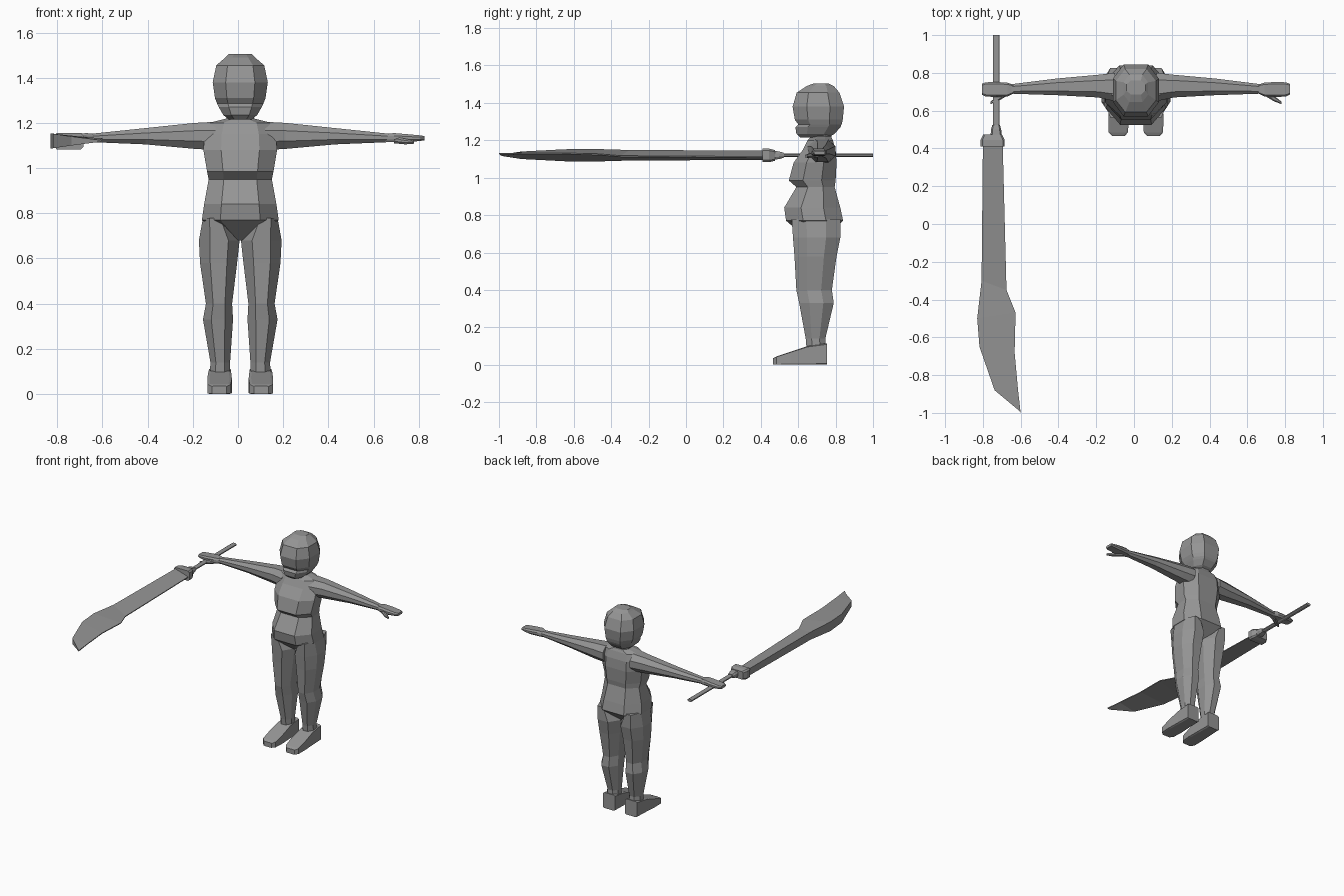
import bpy
import bmesh
from mathutils import Vector

if "Cube" in bpy.data.objects:
    bpy.data.objects.remove(bpy.data.objects["Cube"], do_unlink=True)

grey = bpy.data.materials.new("plain_grey")
grey.use_nodes = True
colour = (0.3, 0.3, 0.3, 1)
grey.diffuse_color = colour
grey.node_tree.nodes["Principled BSDF"].inputs["Base Color"].default_value = colour

BODY_X = 0.01


def finish(name, bm, body=True, mirror=False):
    """Turn a bmesh into a flat shaded object, optionally mirrored left to right."""
    bmesh.ops.recalc_face_normals(bm, faces=bm.faces)
    mesh = bpy.data.meshes.new(name)
    bm.to_mesh(mesh)
    bm.free()
    mesh.materials.append(grey)
    obj = bpy.data.objects.new(name, mesh)
    bpy.context.collection.objects.link(obj)
    if body:
        obj.location.x = BODY_X
    if mirror:
        modifier = obj.modifiers.new("Mirror", 'MIRROR')
        modifier.use_mirror_merge = False
    return obj


def skin(bm, loops):
    """Bridge a list of equal point loops and cap both ends."""
    rows = [[bm.verts.new(p) for p in loop] for loop in loops]
    count = len(rows[0])
    for low, high in zip(rows, rows[1:]):
        for i in range(count):
            j = (i + 1) % count
            bm.faces.new((low[i], low[j], high[j], high[i]))
    bm.faces.new(rows[0])
    bm.faces.new(rows[-1])


def loft(name, axis, rings, flat_u=0.5, flat_v=0.4, **options):
    """Loft eight sided sections; each ring is (position, u_min, u_max, v_min, v_max)."""
    corners = [(flat_u, -1), (1, -flat_v), (1, flat_v), (flat_u, 1),
               (-flat_u, 1), (-1, flat_v), (-1, -flat_v), (-flat_u, -1)]
    loops = []
    for t, u0, u1, v0, v1 in rings:
        loop = []
        for a, b in corners:
            u = (u0 + u1) / 2 + a * (u1 - u0) / 2
            v = (v0 + v1) / 2 + b * (v1 - v0) / 2
            loop.append({'X': (t, u, v), 'Y': (u, t, v), 'Z': (u, v, t)}[axis])
        loops.append(loop)
    bm = bmesh.new()
    skin(bm, loops)
    return finish(name, bm, **options)


def upright(name, rings, **options):
    """Symmetric vertical loft; each ring is (z, half_width, y_front, y_back)."""
    return loft(name, 'Z', [(z, -w, w, f, b) for z, w, f, b in rings], **options)


# Torso with chest overhang, belly and pelvis wedge
upright("torso", [
    (.68, .02, .64, .74),
    (.77, .17, .535, .84),
    (.84, .16, .525, .825),
    (.95, .14, .59, .795),
    (.985, .147, .55, .8),
    (1.08, .163, .575, .805),
    (1.15, .158, .625, .8),
    (1.2, .14, .65, .785),
    (1.22, .06, .67, .775)], flat_u=.52)

upright("neck", [(1.18, .065, .665, .78), (1.26, .055, .675, .775)])

# Head with a flat face strip and a shallow mouth step
upright("head", [
    (1.215, .05, .61, .76),
    (1.235, .075, .59, .795),
    (1.27, .095, .585, .825),
    (1.285, .102, .6, .832),
    (1.31, .112, .582, .838),
    (1.38, .122, .57, .845),
    (1.455, .106, .592, .82),
    (1.49, .065, .645, .79),
    (1.505, .05, .685, .76)], flat_u=.53, flat_v=.45)

# Legs from hip to ankle
loft("legs", 'Z', [
    (.08, .045, .135, .645, .75),
    (.14, .045, .132, .64, .745),
    (.33, .032, .165, .605, .79),
    (.4, .036, .152, .59, .78),
    (.58, .014, .178, .58, .805),
    (.68, .003, .183, .572, .825),
    (.78, .06, .165, .565, .825)], flat_u=.45, mirror=True)

# Feet with sloping insteps
loft("feet", 'Y', [
    (.465, .06, .125, 0, .035),
    (.485, .042, .144, 0, .045),
    (.56, .037, .146, 0, .07),
    (.65, .04, .142, 0, .1),
    (.755, .042, .138, 0, .115)], flat_u=.8, flat_v=.9, mirror=True)

# Arms, hands and thumbs
loft("arms", 'X', [
    (.11, .65, .8, 1.08, 1.205),
    (.2, .67, .79, 1.085, 1.2),
    (.42, .682, .77, 1.105, 1.177),
    (.66, .69, .74, 1.115, 1.152)], mirror=True)

loft("hands", 'X', [
    (.64, .695, .735, 1.115, 1.15),
    (.68, .675, .748, 1.115, 1.155),
    (.74, .672, .752, 1.115, 1.15),
    (.795, .675, .75, 1.12, 1.145),
    (.815, .685, .742, 1.123, 1.142)], flat_u=.75, mirror=True)

loft("thumbs", 'X', [
    (.68, .68, .72, 1.11, 1.14),
    (.73, .65, .68, 1.105, 1.13),
    (.77, .635, .648, 1.108, 1.122)], mirror=True)

# Sword grip, collar and stepped guard
loft("sword_grip", 'Y', [(t, -.747, -.712, 1.11, 1.129) for t in (.46, 1)],
     body=False)
loft("sword_collar", 'Y', [
    (.46, -.76, -.7, 1.095, 1.145),
    (.5, -.757, -.703, 1.1, 1.14),
    (.525, -.75, -.71, 1.108, 1.132)], flat_u=.7, body=False)
loft("sword_guard", 'Y', [
    (.41, -.812, -.685, 1.083, 1.155),
    (.445, -.812, -.685, 1.083, 1.155),
    (.475, -.797, -.7, 1.09, 1.148)], flat_u=.85, flat_v=.7, body=False)

# Single edged blade: thick spine on one side, thin cutting edge on the other
stations = [  # spine y, spine x, edge y, edge x, edge z
    (.42, -.8, .42, -.695, 1.11),
    (-.3, -.807, -.35, -.675, 1.115),
    (-.5, -.83, -.47, -.627, 1.125),
    (-.65, -.818, -.68, -.632, 1.13),
    (-.88, -.738, -.88, -.614, 1.13),
    (-.985, -.612, -1, -.6, 1.13)]
half_thickness = (.025, .028, .034, .032, .02, .004)
blade = bmesh.new()
skin(blade, [[Vector((sx, sy, 1.12 - h)), Vector((ex, ey, ez - .003)),
              Vector((ex, ey, ez + .003)), Vector((sx, sy, 1.12 + h))]
             for (sy, sx, ey, ex, ez), h in zip(stations, half_thickness)])
finish("sword_blade", blade, body=False)
